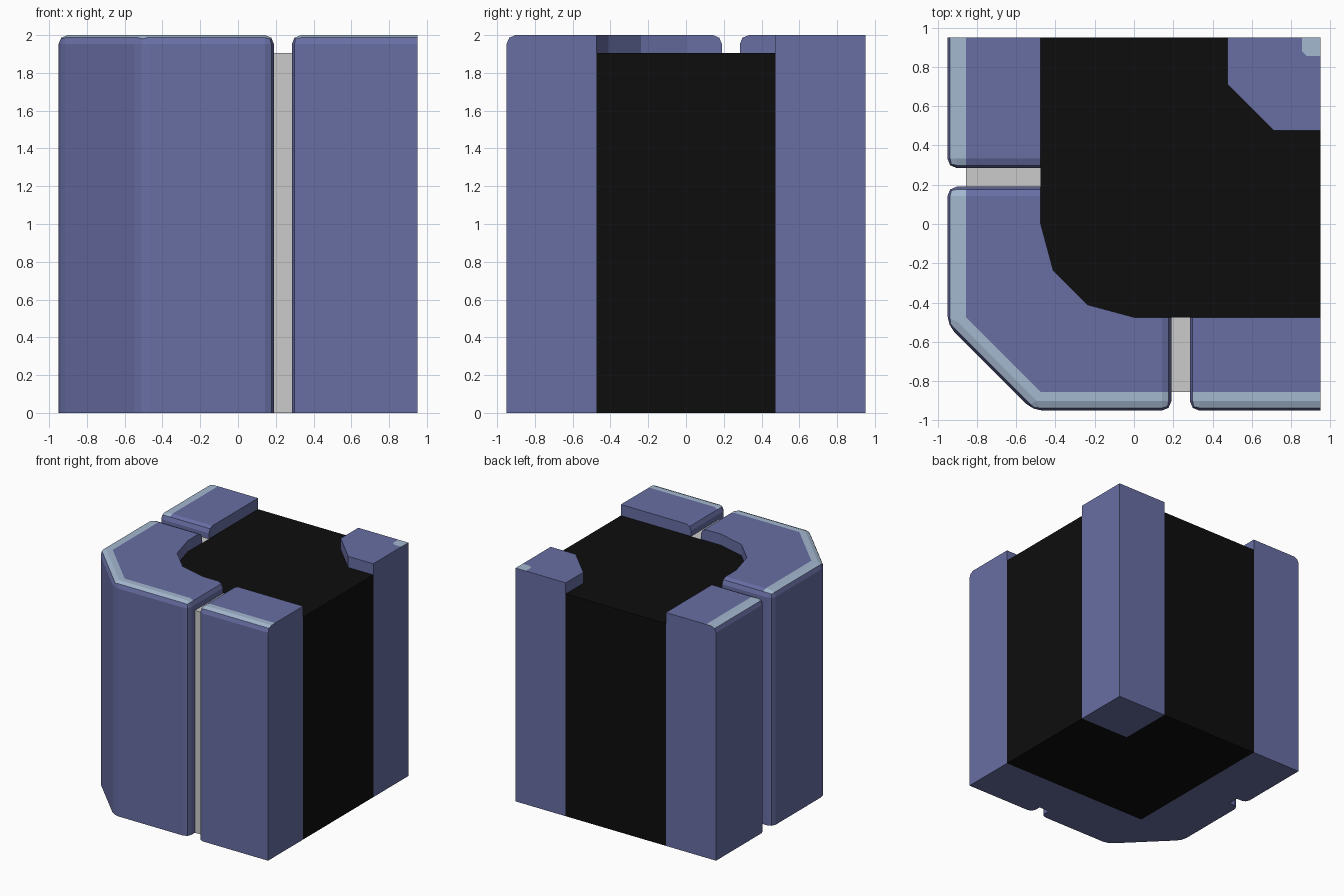
import bpy, bmesh
from mathutils import Vector

if "Cube" in bpy.data.objects:
    bpy.data.objects.remove(bpy.data.objects["Cube"])

H, FLOOR = 2.0, 1.905          # kerb top, pavement top
R, I, G0, G1 = 0.95, 0.475, 0.19, 0.285   # outer, inner, joint limits


def material(name, rgb):
    m = bpy.data.materials.new(name)
    m.diffuse_color = (*rgb, 1)
    m.use_nodes = True
    m.node_tree.nodes["Principled BSDF"].inputs["Base Color"].default_value = m.diffuse_color
    return m


BLUE = material("slate_blue", (0.138, 0.157, 0.37))
PALE = material("pale_edge", (0.37, 0.48, 0.63))
BLACK = material("black_paving", (0.004, 0.004, 0.004))
GREY = material("grey_mortar", (0.60, 0.60, 0.60))


def prism(bm, pts, z0, z1):
    f = bm.faces.new([bm.verts.new((x, y, z0)) for x, y in pts])
    ext = bmesh.ops.extrude_face_region(bm, geom=[f], use_keep_orig=True)
    for v in ext["geom"]:
        if isinstance(v, bmesh.types.BMVert):
            v.co.z = z1
    bmesh.ops.recalc_face_normals(bm, faces=bm.faces[:])


def finish(bm, name, mats):
    me = bpy.data.meshes.new(name)
    bm.to_mesh(me)
    bm.free()
    for m in mats:
        me.materials.append(m)
    ob = bpy.data.objects.new(name, me)
    bpy.context.collection.objects.link(ob)
    return ob


def paint_beyond(bm, lines, need_all):
    """Cut upward faces along lines a*x+b*y=c and paint what lies beyond."""
    for a, b, c in lines:
        n = Vector((a, b, 0))
        up = [f for f in bm.faces if f.normal.z > 0.6]
        geom = up + list({e for f in up for e in f.edges}) + list({v for f in up for v in f.verts})
        bmesh.ops.bisect_plane(bm, geom=geom, plane_co=n * c / n.length_squared, plane_no=n)
    bm.normal_update()
    test = all if need_all else any
    for f in bm.faces:
        p = f.calc_center_median()
        if f.normal.z > 0.6 and test(a * p.x + b * p.y > c for a, b, c in lines):
            f.material_index = 1


def rounded(e):
    """Outer and joint edges are rounded; inner, bottom and cut ends are not."""
    a, b = (v.co for v in e.verts)
    inner = [min(p.x, p.y) > -I - 0.001 for p in (a, b)]
    end_x = [p.x > R - 0.001 for p in (a, b)]
    end_y = [p.y > R - 0.001 for p in (a, b)]
    if all(inner) or all(end_x) or all(end_y):
        return False
    return max(a.z, b.z) > H - 0.001


def kerb(name, pts):
    bm = bmesh.new()
    prism(bm, pts, 0, H)
    bmesh.ops.bevel(bm, geom=[e for e in bm.edges if rounded(e)], offset=0.0475,
                    offset_type='OFFSET', segments=2, profile=0.5, affect='EDGES')
    bm.normal_update()
    paint_beyond(bm, [(-1, 0, 0.855), (0, -1, 0.855), (-1, -1, 1.331)], False)
    return finish(bm, name, [BLUE, PALE])


# Kerb stones: chamfered corner and two straight ends
kerb("corner_kerb", [(-R, G0), (-R, -0.515), (-0.515, -R), (G0, -R), (G0, -I), (-I, -I), (-I, G0)])
straight = [(G1, -R), (R, -R), (R, -I), (G1, -I)]
kerb("front_kerb", straight)
kerb("left_kerb", [(y, x) for x, y in straight])

# Rounded inner corner of the kerb, above the paving
bm = bmesh.new()
prism(bm, [(-I, -I), (0, -I), (-0.2375, -0.411), (-0.411, -0.2375), (-I, 0)], FLOOR - 0.005, H)
finish(bm, "kerb_inner_curve", [BLUE])

# Mortar joints, with undersides matching the kerb
joint = [(G0, -0.855), (G1, -0.855), (G1, -I), (G0, -I)]
for name, pts in (("front_joint", joint), ("left_joint", [(y, x) for x, y in joint])):
    bm = bmesh.new()
    prism(bm, pts, 0, FLOOR)
    for f in bm.faces:
        f.material_index = int(f.normal.z < -0.5)
    finish(bm, name, [GREY, BLUE])

# Paving block, notched around the back corner post
bm = bmesh.new()
prism(bm, [(-I, -I), (R, -I), (R, I), (I, I), (I, R), (-I, R)], 0, FLOOR)
prism(bm, [(I, I), (0.7125, I), (I, 0.7125)], FLOOR - 0.005, FLOOR)
finish(bm, "paving", [BLACK])

# Back corner post: square shaft and chamfered cap with a pale corner
bm = bmesh.new()
prism(bm, [(I, I), (R, I), (R, R), (I, R)], 0, FLOOR - 0.005)
finish(bm, "post_shaft", [BLUE])
bm = bmesh.new()
prism(bm, [(0.7125, I), (R, I), (R, R), (I, R), (I, 0.7125)], FLOOR - 0.005, H)
paint_beyond(bm, [(1, 0, 0.855), (0, 1, 0.855), (1, 1, 1.735)], True)
finish(bm, "post_cap", [BLUE, PALE])
